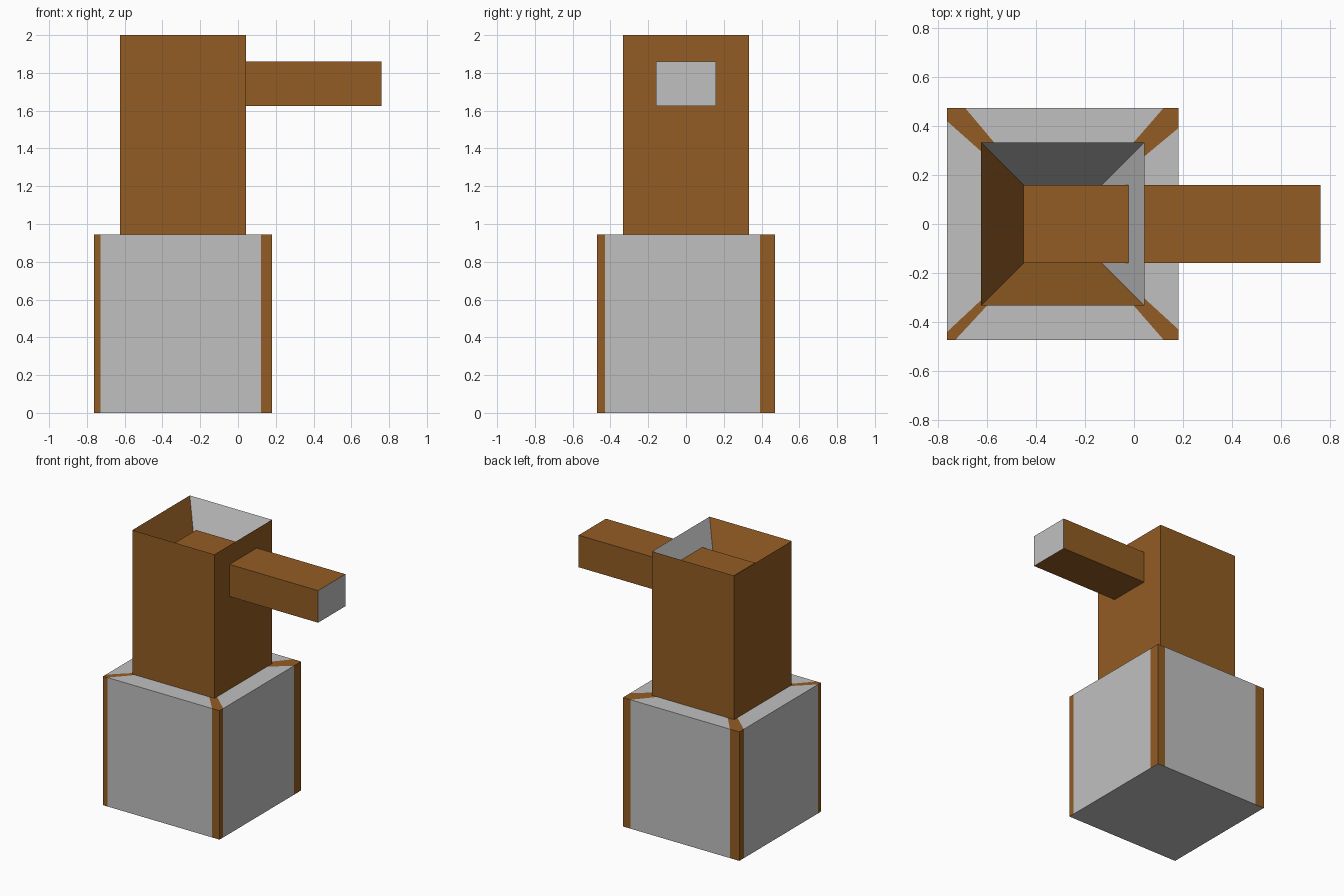
import bpy
import bmesh
from mathutils import Vector

cube = bpy.data.objects.get("Cube")
if cube:
    bpy.data.objects.remove(cube, do_unlink=True)


def material(name, colour):
    mat = bpy.data.materials.new(name)
    mat.use_nodes = True
    mat.diffuse_color = (*colour, 1)
    mat.node_tree.nodes["Principled BSDF"].inputs["Base Color"].default_value = (*colour, 1)
    return mat


MATERIALS = [material("brown", (0.288, 0.107, 0.017)),
             material("light grey", (0.527, 0.527, 0.527))]
BROWN, GREY = 0, 1
CENTRE_X = -0.291


def ring(half, z):
    """Square of corners, anticlockwise from the front right corner."""
    signs = [(-1, -1), (1, -1), (1, 1), (-1, 1)]
    return [Vector((CENTRE_X + sx * half, sy * half, z)) for sx, sy in signs]


def finish(bm, name):
    bmesh.ops.remove_doubles(bm, verts=bm.verts, dist=0.0001)
    mesh = bpy.data.meshes.new(name)
    bm.to_mesh(mesh)
    bm.free()
    for mat in MATERIALS:
        mesh.materials.append(mat)
    obj = bpy.data.objects.new(name, mesh)
    bpy.context.collection.objects.link(obj)
    return obj


def add_face(bm, points, colour):
    face = bm.faces.new([bm.verts.new(p) for p in points])
    face.material_index = colour


def add_band(bm, low, high, side, cuts, colours):
    """One side between two rings, split lengthways at the cut fractions."""
    a, b = low[side], low[(side + 1) % 4]
    c, d = high[side], high[(side + 1) % 4]
    stops = [0, *cuts, 1]
    for s, e, colour in zip(stops, stops[1:], colours):
        add_face(bm, [a.lerp(b, s), a.lerp(b, e), c.lerp(d, e), c.lerp(d, s)], colour)


# Base: grey panels with brown corner strips, carried over the ledge
foot, shoulder, neck = ring(0.472, 0), ring(0.472, 0.945), ring(0.333, 0.945)
strip_cuts = [(0.037, 0.936), (0.045, 0.914), (0.065, 0.92), (0.055, 0.967)]
bm = bmesh.new()
for side, cuts in enumerate(strip_cuts):
    for low, high in ((foot, shoulder), (shoulder, neck)):
        add_band(bm, low, high, side, cuts, (BROWN, GREY, BROWN))
add_face(bm, foot[::-1], GREY)
finish(bm, "base")

# Tower: brown walls with a sharp rim and a funnel sloping inwards
rim, throat = ring(0.333, 2), ring(0.16, 1.625)
bm = bmesh.new()
for side, inner_colour in enumerate((BROWN, GREY, GREY, BROWN)):
    add_band(bm, neck, rim, side, (), (BROWN,))
    add_band(bm, rim, throat, side, (), (inner_colour,))
finish(bm, "tower")

# Arm: starts inside the funnel and passes out through the tower wall
start, end, bottom, top, half_width = -0.45, 0.76, 1.625, 1.86, 0.158
bm = bmesh.new()
bmesh.ops.create_cube(bm, size=1)
bmesh.ops.scale(bm, vec=(end - start, 2 * half_width, top - bottom), verts=bm.verts)
bmesh.ops.translate(bm, vec=((start + end) / 2, 0, (top + bottom) / 2), verts=bm.verts)
for face in bm.faces:
    face.material_index = GREY if face.normal.x > 0.5 else BROWN
finish(bm, "arm")
